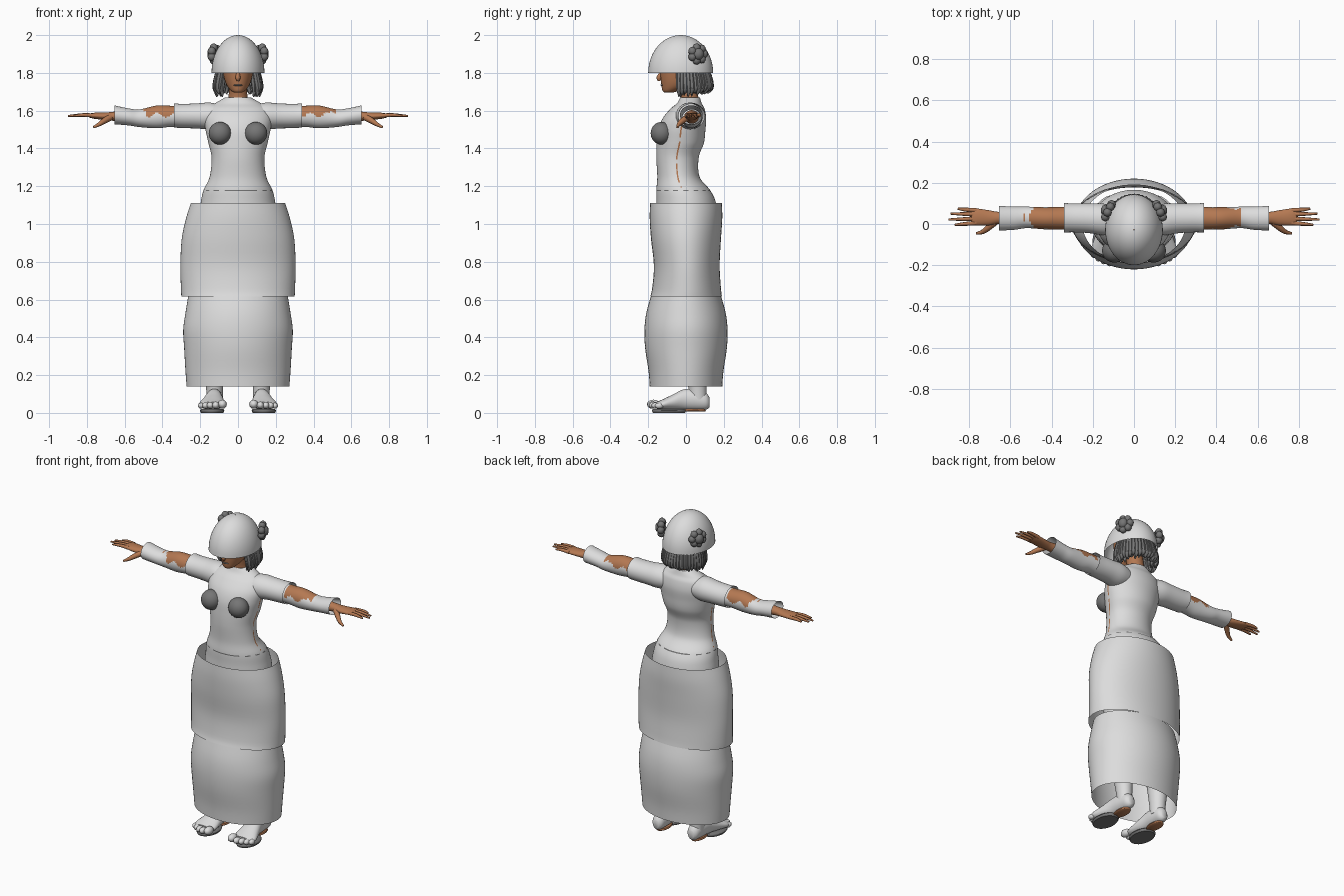
import bpy, bmesh, math
from mathutils import Vector

if "Cube" in bpy.data.objects:
    bpy.data.objects.remove(bpy.data.objects["Cube"])


def material(name, rgb):
    m = bpy.data.materials.new(name)
    m.diffuse_color = (*rgb, 1)
    m.use_nodes = True
    m.node_tree.nodes["Principled BSDF"].inputs["Base Color"].default_value = m.diffuse_color
    return m


PALE = material("pale_grey", (0.72, 0.72, 0.72))
DARK = material("dark_grey", (0.18, 0.18, 0.18))
SKIN = material("brown_skin", (0.46, 0.19, 0.085))


def spline(p, sub):
    """Catmull-Rom resampling of a list of equal-length tuples."""
    out = []
    for i in range(len(p) - 1):
        a, b, c, d = p[max(i - 1, 0)], p[i], p[i + 1], p[min(i + 2, len(p) - 1)]
        for s in range(sub):
            t = s / sub
            out.append([0.5 * (2 * q + (r - o) * t + (2 * o - 5 * q + 4 * r - e) * t * t
                               + (3 * q - o - 3 * r + e) * t ** 3)
                        for o, q, r, e in zip(a, b, c, d)])
    return out + [list(p[-1])]


def finish(name, bm, mats):
    bmesh.ops.recalc_face_normals(bm, faces=bm.faces[:])
    me = bpy.data.meshes.new(name)
    bm.to_mesh(me)
    bm.free()
    for m in mats:
        me.materials.append(m)
    me.shade_smooth()
    me.set_sharp_from_angle(angle=math.radians(50))
    ob = bpy.data.objects.new(name, me)
    bpy.context.collection.objects.link(ob)
    return ob


def add_loft(bm, rings, axis, n=32, sub=4, caps=True, side=1, paint=None):
    """Rings hold (position on axis, two centre values, two radii)."""
    loops = []
    for t, u, v, ru, rv in spline(rings, sub):
        loop = []
        for k in range(n):
            a = 2 * math.pi * k / n
            p, q = u + ru * math.cos(a), v + rv * math.sin(a)
            x, y, z = {"x": (t, p, q), "y": (p, t, q), "z": (p, q, t)}[axis]
            loop.append(bm.verts.new((x * side, y, z)))
        loops.append(loop)
    for A, B in zip(loops, loops[1:]):
        for k in range(n):
            j = (k + 1) % n
            f = bm.faces.new((A[k], A[j], B[j], B[k]))
            if paint:
                f.material_index = paint(f.calc_center_median(), k)
    if caps:
        bm.faces.new(loops[0])
        bm.faces.new(loops[-1])


def loft(name, rings, axis, mats, **kw):
    bm = bmesh.new()
    add_loft(bm, rings, axis, **kw)
    return finish(name, bm, mats)


def add_tube(bm, path, n=8, sub=4):
    """Round tube through (x, y, z, radius) points."""
    pts = spline(path, sub)
    loops = []
    for i, p in enumerate(pts):
        d = (Vector(pts[min(i + 1, len(pts) - 1)][:3]) - Vector(pts[max(i - 1, 0)][:3])).normalized()
        u = d.orthogonal().normalized() if i == 0 else (u - d * u.dot(d)).normalized()
        w = d.cross(u)
        loops.append([bm.verts.new(Vector(p[:3]) + p[3] * (u * math.cos(2 * math.pi * k / n)
                      + w * math.sin(2 * math.pi * k / n))) for k in range(n)])
    for A, B in zip(loops, loops[1:]):
        for k in range(n):
            bm.faces.new((A[k], A[(k + 1) % n], B[(k + 1) % n], B[k]))
    bm.faces.new(loops[0])
    bm.faces.new(loops[-1])


def add_ball(bm, c, r, seg=16):
    vs = bmesh.ops.create_uvsphere(bm, u_segments=seg, v_segments=seg // 2 + 2, radius=1)["verts"]
    for v in vs:
        v.co = Vector([c[i] + v.co[i] * r[i] for i in range(3)])


# Torso with dark waist dashes and side seams
def torso_paint(c, k):
    if abs(c.z - 1.178) < 0.0035 and (k % 6 < 3 or abs(c.x) < 0.07):
        return 1
    if 1.19 < c.z < 1.55 and k in (95, 48) and int(c.z * 50) % 6:
        return 2
    return 0


loft("torso", [(0.92, 0, 0, .19, .14), (1.04, 0, .005, .205, .16), (1.12, 0, 0, .196, .156),
               (1.18, 0, -.015, .182, .142), (1.25, 0, -.04, .15, .112), (1.35, 0, -.045, .14, .112),
               (1.43, 0, -.03, .157, .125), (1.50, 0, -.022, .172, .125), (1.56, 0, -.008, .178, .115),
               (1.61, 0, .008, .16, .09), (1.64, 0, .018, .12, .065), (1.67, 0, .022, .068, .052)],
     "z", [PALE, DARK, SKIN], n=96, sub=10, paint=torso_paint)

# Two open skirt tiers
loft("upper_skirt", [(.615, 0, 0, .30, .19), (.66, 0, .003, .302, .182), (.78, 0, .004, .305, .174),
                     (.92, 0, 0, .298, .185), (1.03, 0, 0, .275, .192), (1.11, 0, 0, .25, .19)],
     "z", [PALE], n=64, caps=False)
loft("lower_skirt", [(.14, 0, 0, .272, .192), (.22, 0, 0, .278, .198), (.34, 0, 0, .285, .216),
                     (.44, 0, 0, .29, .22), (.53, 0, 0, .278, .21), (.62, 0, 0, .263, .185)],
     "z", [PALE], n=64, caps=False)

# Neck and head
loft("neck", [(1.62, 0, .022, .068, .06), (1.67, 0, .018, .05, .048), (1.76, 0, .0, .05, .05)],
     "z", [SKIN])
loft("head", [(1.695, 0, -.092, .018, .02), (1.705, 0, -.082, .036, .042), (1.735, 0, -.05, .06, .08),
              (1.78, 0, -.04, .075, .095), (1.86, 0, -.03, .09, .11)], "z", [SKIN])
bm = bmesh.new()
add_tube(bm, [(0, -.13, 1.80, .009), (0, -.143, 1.775, .013), (0, -.14, 1.758, .008)])
finish("nose", bm, [SKIN])
bm = bmesh.new()
add_ball(bm, (0, -.127, 1.735), (.023, .008, .005))
finish("mouth", bm, [DARK])

# Dome helmet
dome = []
for i in range(17):
    a = math.radians(i * 89.5 / 16)
    dome.append((1.8 + .2 * math.sin(a), 0, -.028, .14 * math.cos(a), .172 * math.cos(a)))
bm = bmesh.new()
add_loft(bm, dome, "z", n=48, sub=1, caps=False)
finish("helmet", bm, [PALE])

# Hair locks around the sides and back
bm = bmesh.new()
for layer, count in ((1.0, 27), (.82, 19)):
    for i in range(count):
        a = math.radians(-28 + 236 * i / (count - 1))
        x, y = math.cos(a), math.sin(a)
        low = 1.672 + .02 * max(y, 0) + .008 * (i % 3)
        add_tube(bm, [(.098 * x * layer, .01 + .095 * y * layer, 1.83, .014),
                      (.112 * x * layer, .015 + .11 * y * layer, 1.77, .017),
                      (.12 * x * layer, .017 + .115 * y * layer, 1.72, .015),
                      (.113 * x * layer, .012 + .105 * y * layer, low, .003)], n=7)
finish("hair", bm, [DARK])

# Toes: sideways place, forward place, radius
TOES = [(.083, -.172, .024), (.118, -.178, .019), (.147, -.17, .018), (.173, -.158, .017), (.196, -.142, .016)]


def arm_paint(c, k):
    edge = .012 * math.sin(c.x * 70)
    return int(.335 < c.x * (1 if c.x > 0 else -1) < .53 + edge
               and c.z > 1.577 + edge + (.02 if abs(c.x) > .49 else 0))


for s, side in ((1, "right"), (-1, "left")):
    # Rosette hair bun
    bm = bmesh.new()
    add_ball(bm, (s * .137, .065, 1.9), (.026, .03, .032), 10)
    for i in range(7):
        a = 2 * math.pi * i / 7
        u, w = .032 * math.cos(a), .034 * math.sin(a)
        add_ball(bm, (s * (.125 - .5 * u), .063 + u, 1.9 + w), (.022, .022, .023), 8)
    finish(side + "_bun", bm, [DARK])

    # Chest cup
    bm = bmesh.new()
    add_ball(bm, (s * .095, -.13, 1.48), (.06, .057, .06), 32)
    finish(side + "_chest_cup", bm, [DARK])

    # Sleeves, the lower one with a bare patch on top
    loft(side + "_upper_sleeve", [(.09, .015, 1.57, .07, .06), (.15, .022, 1.572, .077, .071),
                                  (.22, .028, 1.572, .072, .066), (.30, .03, 1.572, .07, .064),
                                  (.34, .03, 1.575, .072, .064)], "x", [PALE], caps=False, side=s)
    loft(side + "_lower_sleeve", [(.28, .03, 1.57, .055, .055), (.36, .028, 1.57, .055, .056),
                                  (.43, .028, 1.567, .054, .06), (.52, .032, 1.56, .052, .047),
                                  (.58, .028, 1.567, .056, .045), (.655, .028, 1.578, .06, .05)],
         "x", [PALE, SKIN], n=48, sub=8, caps=False, side=s, paint=arm_paint)

    # Wrist, palm, fingers and thumb
    bm = bmesh.new()
    add_loft(bm, [(.54, .03, 1.567, .038, .036), (.65, .03, 1.57, .029, .025), (.70, .03, 1.57, .036, .02),
                  (.76, .034, 1.573, .041, .016), (.79, .035, 1.574, .038, .01)], "x", n=20, side=s)
    for y0, y1, tip in ((.005, -.004, .87), (.026, .022, .90), (.047, .05, .89), (.066, .074, .855)):
        add_tube(bm, [(s * .765, y0, 1.574, .011), (s * .82, (y0 + y1) / 2, 1.577, .0095),
                      (s * tip, y1, 1.572, .005)])
    add_tube(bm, [(s * .675, .01, 1.565, .018), (s * .71, -.02, 1.545, .015),
                  (s * .735, -.038, 1.528, .011), (s * .765, -.046, 1.512, .006)])
    finish(side + "_hand", bm, [SKIN])

    # Leg
    loft(side + "_leg", [(.07, .122, .065, .042, .045), (.15, .125, .06, .046, .05), (.34, .13, .05, .065, .072),
                         (.52, .122, .015, .064, .066), (.75, .112, .0, .088, .1), (1.0, .102, .01, .1, .13)],
         "z", [PALE], side=s)

    # Foot with toes
    bm = bmesh.new()
    add_loft(bm, [(.125, .122, .055, .018, .025), (.105, .122, .062, .036, .045), (.05, .124, .07, .042, .055),
                  (-.01, .127, .07, .046, .055), (-.07, .132, .056, .06, .041), (-.12, .138, .045, .07, .028),
                  (-.155, .138, .04, .062, .018)], "y", n=28, side=s)
    for x, y, r in TOES:
        add_ball(bm, (s * x, y, .022 + r), (r, r * 1.45, r), 12)
    finish(side + "_foot", bm, [PALE])

    # Thin soles: brown heel and dark forefoot
    for part, y, ry, x, rx, mat in (("heel", .04, .065, .122, .036, SKIN), ("fore", -.09, .09, .137, .065, DARK)):
        loft(side + "_" + part + "_sole", [(.0 if part == "fore" else .008, x, y, rx * .9, ry * .95),
                                           (.012, x, y, rx, ry), (.02, x, y, rx * .9, ry * .95)],
             "z", [mat], sub=2, side=s)
